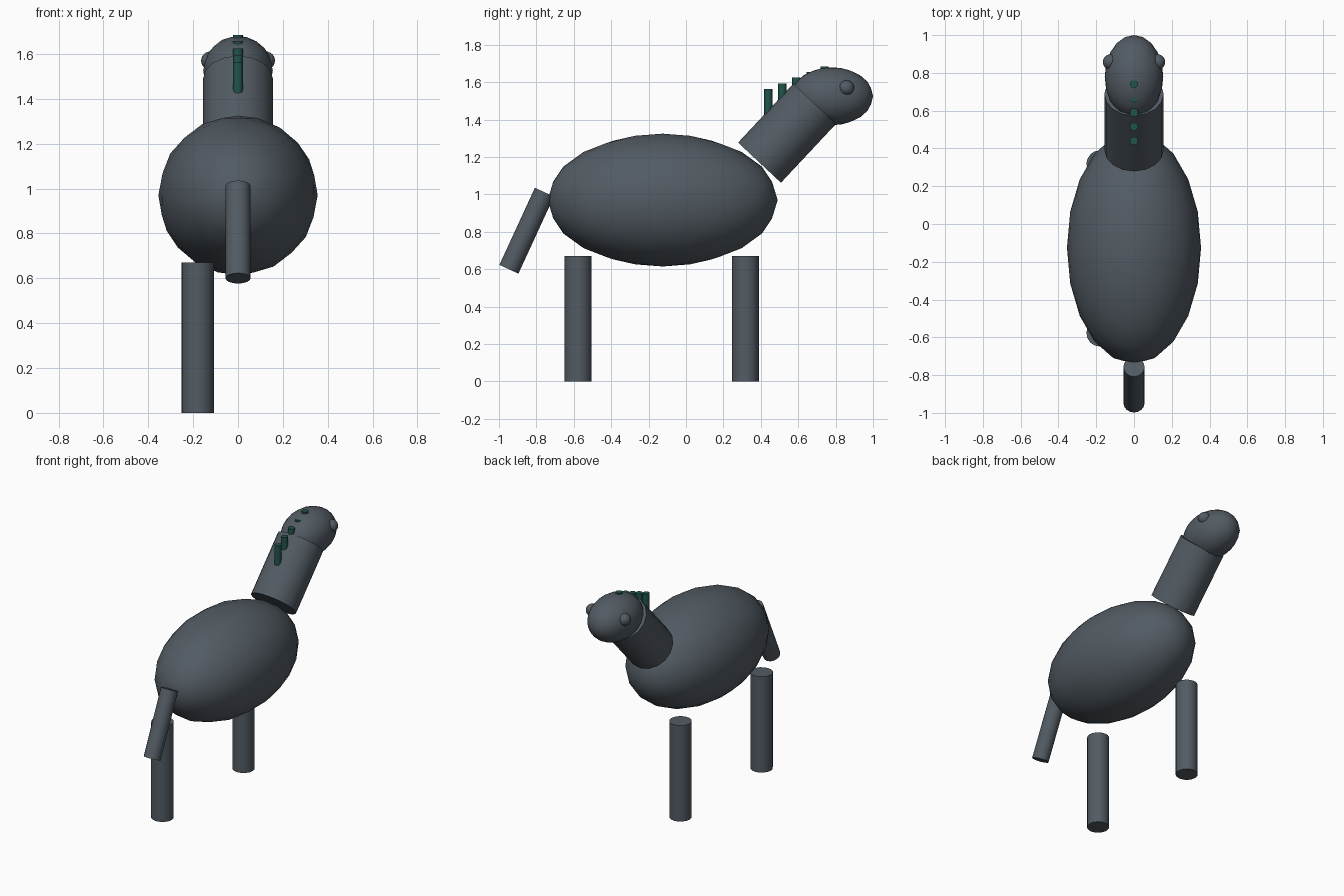
import bpy
import math
from mathutils import Vector

if "Cube" in bpy.data.objects:
    bpy.data.objects.remove(bpy.data.objects["Cube"])


def material(name, color):
    m = bpy.data.materials.new(name)
    m.diffuse_color = (*color, 1)
    m.use_nodes = True
    m.node_tree.nodes["Principled BSDF"].inputs["Base Color"].default_value = m.diffuse_color
    return m


slate = material("slate grey", (0.085, 0.105, 0.125))
green = material("deep green", (0.015, 0.09, 0.07))


def finish(name, mat):
    ob = bpy.context.object
    ob.name = name
    ob.data.materials.append(mat)
    bpy.ops.object.shade_smooth_by_angle(angle=math.radians(40))
    return ob


def ellipsoid(name, center, radii, mat):
    bpy.ops.mesh.primitive_ico_sphere_add(subdivisions=3, radius=1, location=center)
    bpy.context.object.scale = radii
    bpy.ops.object.transform_apply(location=False, rotation=False, scale=True)
    return finish(name, mat)


def rod(name, start, end, radius, mat, sides=16):
    a, b = Vector(start), Vector(end)
    bpy.ops.mesh.primitive_cylinder_add(vertices=sides, radius=radius,
                                        depth=(b - a).length, location=(a + b) / 2)
    ob = bpy.context.object
    ob.rotation_euler = (b - a).to_track_quat('Z', 'Y').to_euler()
    return finish(name, mat)


# Body, neck and head
ellipsoid("body", (0, -0.125, 0.97), (0.355, 0.615, 0.355), slate)
rod("neck", (0, 0.393, 1.17), (0, 0.688, 1.485), 0.157, slate)
ellipsoid("head", (0, 0.78, 1.525), (0.155, 0.22, 0.155), slate)

# Eyes
for side, x in (("left", -0.124), ("right", 0.124)):
    ellipsoid(side + "_eye", (x, 0.858, 1.57), (0.041, 0.041, 0.041), slate)

# Legs, on one side only
for end, y in (("front", 0.318), ("rear", -0.577)):
    rod(end + "_leg", (-0.18, y, 0), (-0.18, y, 0.67), 0.072, slate)

# Tail
rod("tail", (0, -0.757, 1.012), (0, -0.947, 0.6), 0.056, slate)

# Mane tufts along the neck and head
for i in range(5):
    y, top = 0.44 + 0.075 * i, 1.563 + 0.0305 * i
    rod("mane_tuft_%d" % (i + 1), (0, y, top - 0.145), (0, y, top), 0.022, green, 12)
